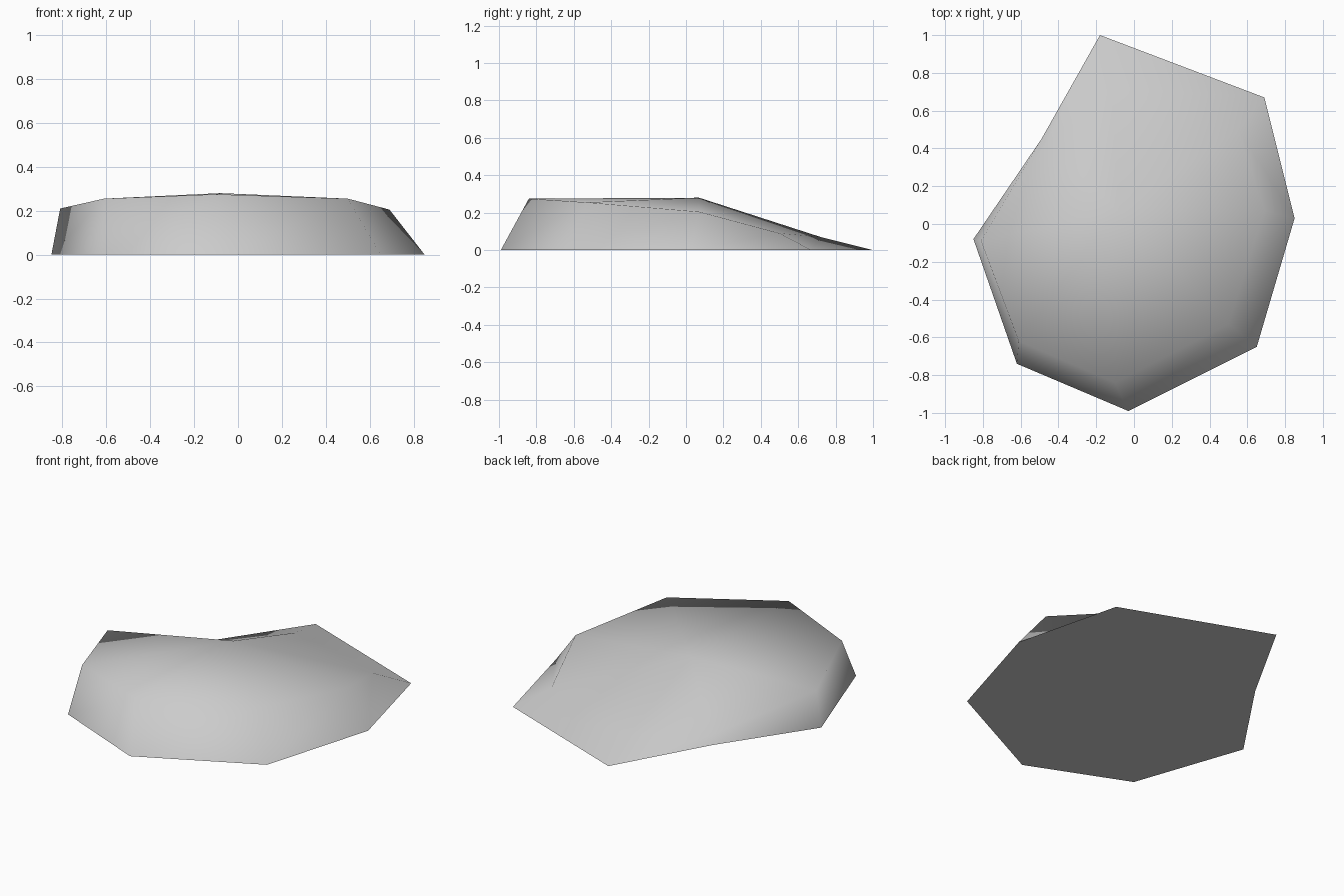
import bpy
import bmesh

cube = bpy.data.objects.get("Cube")
if cube:
    bpy.data.objects.remove(cube, do_unlink=True)

# Stone colour
stone = bpy.data.materials.new("stone_grey")
stone.use_nodes = True
grey = (0.6, 0.6, 0.6, 1.0)
stone.diffuse_color = grey
shader = stone.node_tree.nodes["Principled BSDF"]
shader.inputs["Base Color"].default_value = grey
shader.inputs["Roughness"].default_value = 0.8

# Ground outline, counter-clockwise from the front corner
foot = [(-.03, -.99), (.65, -.65), (.85, .03), (.69, .67),
        (-.18, 1), (-.49, .45), (-.85, -.08), (-.62, -.74)]
# Upper rim, one corner above each ground corner, sinking toward the back
rim = [(-.10, -.84, .275), (.5, -.53, .255), (.69, .07, .205), (.55, .5, .09),
       (-.12, .72, .07), (-.47, .42, .045), (-.81, -.09, .21), (-.61, -.62, .255)]
peak = (-.08, .07, .28)

bm = bmesh.new()
low = [bm.verts.new((x, y, 0)) for x, y in foot]
high = [bm.verts.new(p) for p in rim]
top = bm.verts.new(peak)

# Steep walls and gently domed top
count = len(low)
for i in range(count):
    j = (i + 1) % count
    bm.faces.new((low[i], low[j], high[j], high[i]))
    bm.faces.new((high[i], high[j], top))

# Flat underside with a crisp border
under = bm.faces.new(list(reversed(low)))
bm.normal_update()
for face in bm.faces:
    face.smooth = face is not under
for edge in under.edges:
    edge.smooth = False

mesh = bpy.data.meshes.new("flat_rock")
bm.to_mesh(mesh)
bm.free()
mesh.materials.append(stone)
rock = bpy.data.objects.new("flat_rock", mesh)
bpy.context.collection.objects.link(rock)
